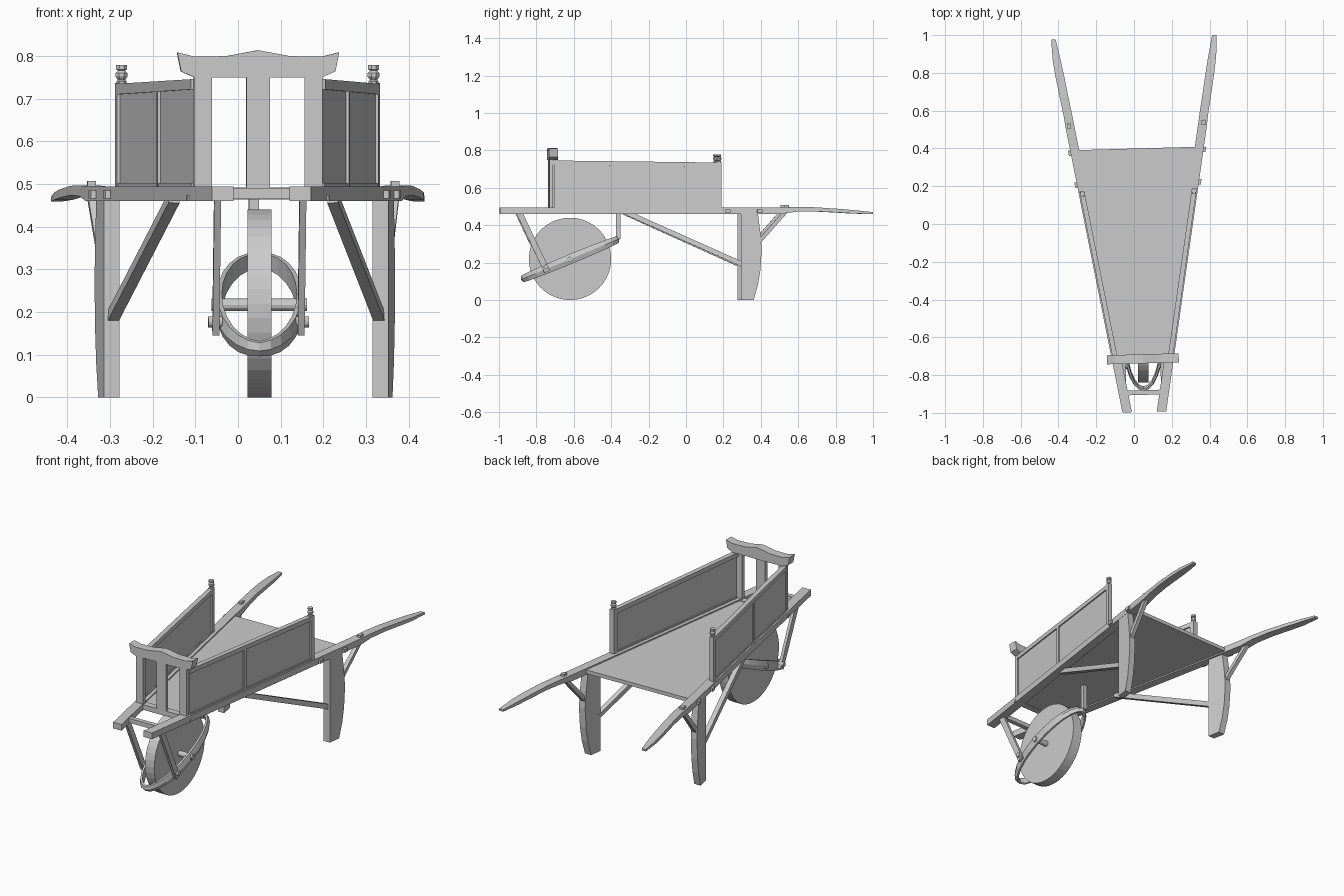
import bpy, bmesh
from math import sin, cos, pi, radians
from mathutils import Matrix, Vector

if "Cube" in bpy.data.objects:
    bpy.data.objects.remove(bpy.data.objects["Cube"])

# the whole barrow sits slightly turned about z
TILT = Matrix.Translation((0.027, 0, 0)) @ Matrix.Rotation(radians(1.6), 4, 'Z')


def edge(y):
    """Outer face of the splayed side rail."""
    return 0.115 + 0.171 * (y + 1)


def finish(name, bm, mirror=False, tilt=True):
    if mirror:
        dup = bmesh.ops.duplicate(bm, geom=bm.verts[:] + bm.edges[:] + bm.faces[:])
        for v in dup['geom']:
            if isinstance(v, bmesh.types.BMVert):
                v.co.x *= -1
    bmesh.ops.recalc_face_normals(bm, faces=bm.faces[:])
    if tilt:
        bm.transform(TILT)
    me = bpy.data.meshes.new(name)
    bm.to_mesh(me)
    bm.free()
    ob = bpy.data.objects.new(name, me)
    bpy.context.collection.objects.link(ob)
    return ob


def loft(rings, closed=False):
    """Skin a list of equal-length point rings."""
    bm = bmesh.new()
    vs = [[bm.verts.new(p) for p in r] for r in rings]
    n, m = len(vs[0]), len(vs)
    for i in range(m if closed else m - 1):
        a, b = vs[i], vs[(i + 1) % m]
        for j in range(n):
            k = (j + 1) % n
            bm.faces.new((a[j], a[k], b[k], b[j]))
    if not closed:
        bm.faces.new(vs[0])
        bm.faces.new(vs[-1])
    return bm


def side_board(name, profile, off0, off1):
    """(y, z) profile lying along the splayed rails, both sides."""
    finish(name, loft([[(edge(y) + o, y, z) for y, z in profile] for o in (off0, off1)]), True)


def rect(y0, y1, z0, z1):
    return [(y0, z0), (y1, z0), (y1, z1), (y0, z1)]


def box(name, x0, x1, y0, y1, z0, z1, mirror=False):
    finish(name, loft([[(x, y, z) for y, z in rect(y0, y1, z0, z1)] for x in (x0, x1)]), mirror)


def beam(name, a, b, w, h, mirror=False):
    a, b = Vector(a), Vector(b)
    d = (b - a).normalized()
    up = d.cross(Vector((1, 0, 0))).normalized()
    s = up.cross(d)
    ring = lambda p: [p + s * w / 2 * i + up * h / 2 * j for i, j in ((-1, -1), (1, -1), (1, 1), (-1, 1))]
    finish(name, loft([ring(a), ring(b)]), mirror)


def rod(name, x0, x1, y, z, r, mirror=False, n=12, tilt=True, cx=0):
    finish(name, loft([[(cx + x, y + r * cos(2 * pi * i / n), z + r * sin(2 * pi * i / n))
                        for i in range(n)] for x in (x0, x1)]), mirror, tilt)


# side rails running into shaped handles: y, outer x, width, bottom, top
rail = [(-0.995, edge(-0.995), 0.05, 0.461, 0.495), (0.50, edge(0.5), 0.048, 0.461, 0.495),
        (0.58, 0.383, 0.046, 0.472, 0.497), (0.68, 0.401, 0.046, 0.474, 0.496),
        (0.80, 0.422, 0.046, 0.468, 0.488), (0.88, 0.433, 0.042, 0.463, 0.481),
        (0.988, 0.438, 0.024, 0.459, 0.470)]
finish("side_rail", loft([[(x - w, y, a), (x, y, a), (x, y, b), (x - w, y, b)]
                          for y, x, w, a, b in rail]), True)

# bed and cross members
finish("bed", loft([[(s * (edge(y) - 0.045), y, z) for s, y in ((-1, -0.70), (1, -0.70), (1, 0.40), (-1, 0.40))]
                    for z in (0.468, 0.488)]))
box("front_crossbar", -0.085, 0.085, -0.905, -0.88, 0.466, 0.49)
box("headboard_crossbar", -0.13, 0.13, -0.735, -0.70, 0.464, 0.492)
for y in (0.215, 0.385):
    side_board("tenon", rect(y - 0.014, y + 0.014, 0.466, 0.485), -0.01, 0.012)
side_board("front_tenon", rect(-0.727, -0.713, 0.461, 0.474), -0.01, 0.004)

# side panels with top rail, middle batten and corner post
side_board("side_panel", [(-0.71, 0.493), (0.17, 0.493), (0.17, 0.725), (-0.71, 0.735)], -0.024, -0.013)
side_board("panel_top_rail", [(-0.715, 0.722), (0.175, 0.71), (0.175, 0.735), (-0.715, 0.746)], -0.032, -0.006)
side_board("panel_batten", rect(-0.325, -0.309, 0.493, 0.72), -0.014, -0.006)
side_board("panel_foot_rail", rect(-0.71, 0.17, 0.493, 0.503), -0.03, -0.008)
side_board("rear_post", rect(0.155, 0.18, 0.49, 0.737), -0.032, -0.006)
PY = 0.167
PX = edge(PY) - 0.019
turned = [(0.013, 0.735), (0.013, 0.741), (0.009, 0.744), (0.015, 0.752), (0.015, 0.76),
          (0.009, 0.766), (0.014, 0.769), (0.014, 0.779)]
finish("post_finial", loft([[(PX + r * cos(pi / 4 * i + pi / 8), PY + r * sin(pi / 4 * i + pi / 8), z)
                             for i in range(8)] for r, z in turned]), True)

# headboard
box("headboard_outer_slat", 0.109, 0.151, -0.735, -0.715, 0.48, 0.755, True)
box("headboard_middle_slat", -0.028, 0.028, -0.735, -0.715, 0.48, 0.755)
crest = [(0, 0.814), (0.075, 0.80), (0.15, 0.799), (0.19, 0.809), (0.181, 0.764), (0.148, 0.75)]
crest = crest + [(-x, z) for x, z in crest[:0:-1]]
finish("headboard_crest", loft([[(x, y, z) for x, z in crest] for y in (-0.738, -0.69)]))

# legs and braces
side_board("leg", [(0.285, 0), (0.352, 0), (0.375, 0.08), (0.388, 0.16), (0.395, 0.27),
                   (0.388, 0.36), (0.375, 0.462), (0.285, 0.462)], -0.038, -0.001)
beam("long_brace", (0.186, -0.325, 0.468), (0.312, 0.295, 0.19), 0.026, 0.026, True)
beam("rear_brace", (0.331, 0.375, 0.305), (0.355, 0.525, 0.475), 0.022, 0.022, True)
box("brace_peg", 0.346, 0.366, 0.515, 0.542, 0.48, 0.507, True)

# wheel and axle
WY, WZ, CX = -0.62, 0.22, 0.05
rod("wheel", -0.028, 0.028, WY, WZ, 0.22, n=40, tilt=False, cx=CX)
rod("axle", -0.112, 0.112, WY, WZ - 0.003, 0.015, tilt=False, cx=CX)

# oval fork hoop around the wheel, tilted up to the rear
N = 24
ta = radians(22.5)
hoop = []
for i in range(N):
    c, s = cos(2 * pi * i / N), sin(2 * pi * i / N)
    h = 0.017 + 0.009 * abs(c)
    ring = []
    for o, v in ((-0.008, -h), (0.003, -h), (0.011, 0), (0.003, h), (-0.008, h)):
        x, u = (0.096 + o) * c, (0.274 + o) * s
        ring.append((CX + x, WY + u * cos(ta) - v * sin(ta), WZ - 0.002 + u * sin(ta) + v * cos(ta)))
    hoop.append(ring)
finish("fork_hoop", loft(hoop, True), tilt=False)

# struts holding the hoop
beam("front_strut", (0.10, -0.895, 0.468), (0.10, -0.745, 0.152), 0.016, 0.032, True)
rod("strut_bolt", 0.085, 0.118, -0.752, 0.177, 0.013, True)
box("rear_strut", -0.012, 0.012, -0.375, -0.352, 0.325, 0.47)
